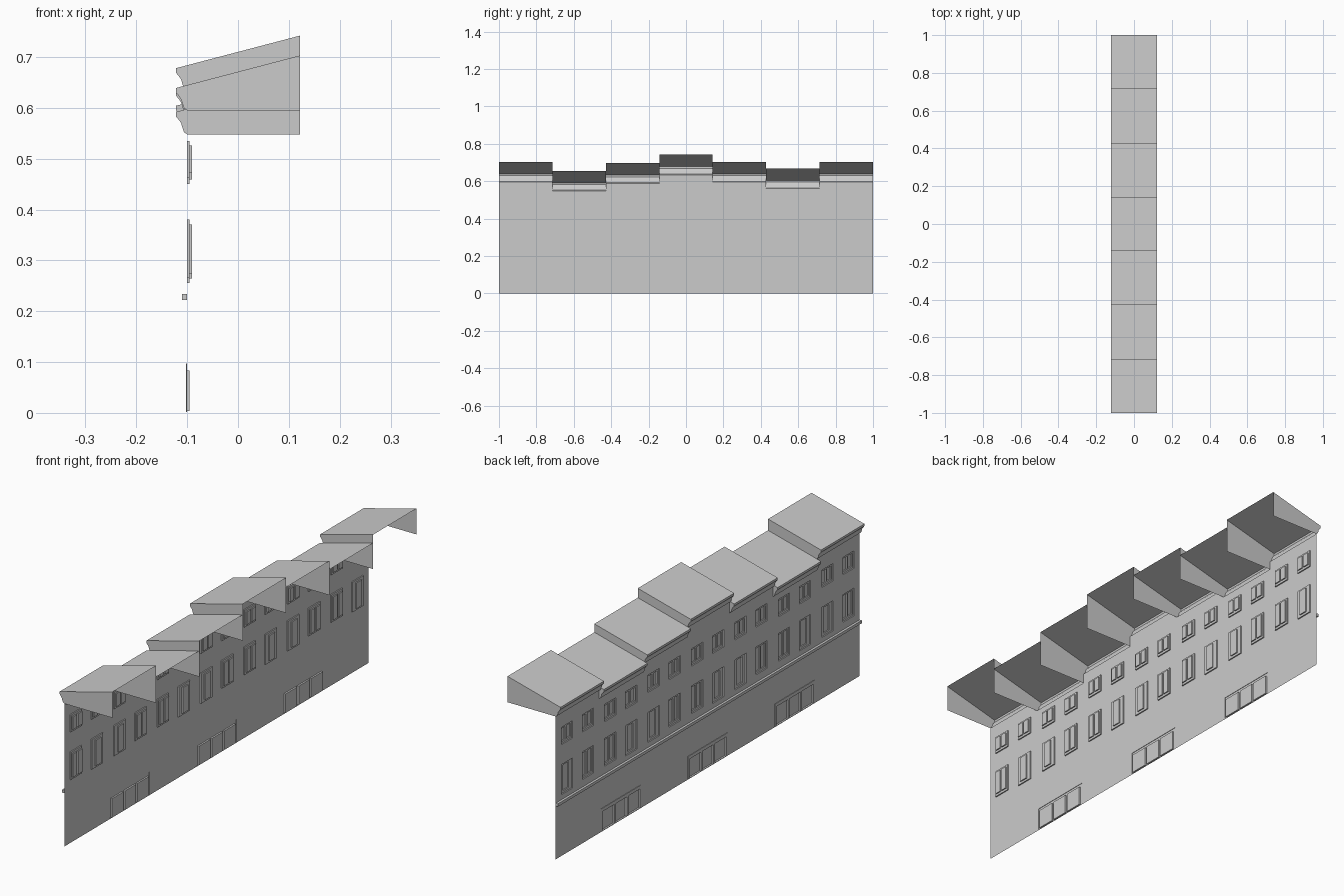
import bpy, bmesh

if "Cube" in bpy.data.objects:
    bpy.data.objects.remove(bpy.data.objects["Cube"])

N = 7
W = 2.0 / N                       # width of one house bay
EAVES = [0.595, 0.548, 0.589, 0.634, 0.595, 0.56, 0.595]
WALL_X = -0.1
# cornice cross-section: x, height above the eaves
CORNICE = [(-0.1, 0), (-0.106, 0.004), (-0.109, 0.012), (-0.112, 0.022),
           (-0.117, 0.029), (-0.122, 0.035), (-0.122, 0.044)]
ROOF_X, ROOF_RISE = 0.122, 0.108


def finish(bm, name):
    bmesh.ops.remove_doubles(bm, verts=bm.verts, dist=1e-5)
    me = bpy.data.meshes.new(name)
    bm.to_mesh(me)
    bm.free()
    ob = bpy.data.objects.new(name, me)
    bpy.context.collection.objects.link(ob)
    return ob


def quad(bm, pts):
    bm.faces.new([bm.verts.new(p) for p in pts])


def panel(bm, rect, x, holes):
    """Flat sheet at depth x; every hole is (rect, depth, sub-holes) and gets reveals."""
    y0, y1, z0, z1 = rect
    ys = sorted({y0, y1} | {v for h in holes for v in h[0][:2]})
    zs = sorted({z0, z1} | {v for h in holes for v in h[0][2:]})
    for a, b in zip(ys, ys[1:]):
        for c, d in zip(zs, zs[1:]):
            my, mz = (a + b) / 2, (c + d) / 2
            if not any(h[0][0] < my < h[0][1] and h[0][2] < mz < h[0][3] for h in holes):
                quad(bm, [(x, a, c), (x, a, d), (x, b, d), (x, b, c)])
    for r, depth, sub in holes:
        a, b, c, d = r
        ring = [(a, c), (a, d), (b, d), (b, c)]
        for p, q in zip(ring, ring[1:] + ring[:1]):
            quad(bm, [(x, *p), (x, *q), (depth, *q), (depth, *p)])
        panel(bm, r, depth, sub)


def window(yc, z0, z1, double):
    """Recessed window frame with two panes or one narrow pane."""
    a, b = yc - 0.037, yc + 0.037
    lo, hi = z0 + 0.009, z1 - 0.009
    if double:
        panes = [(a + 0.007, yc - 0.004), (yc + 0.004, b - 0.007)]
    else:
        panes = [(yc - 0.018, yc + 0.018)]
    return ((a, b, z0, z1), -0.095, [((p, q, lo, hi), -0.09, []) for p, q in panes])


def shopfront(yc):
    """Raised surround with a wide door each side of a display window."""
    spans = [(-0.122, -0.046), (-0.036, 0.036), (0.046, 0.122)]
    bays = [((yc + p, yc + q, 0.004, 0.083), -0.095, []) for p, q in spans]
    return ((yc - 0.132, yc + 0.132, 0.002, 0.097), -0.102, bays)


def roof(name, y0, y1, eave):
    """Cornice, sloping roof and gable ends, open at back and below."""
    bm = bmesh.new()
    prof = [(x, eave + z) for x, z in CORNICE] + [(ROOF_X, eave + ROOF_RISE)]
    for (xa, za), (xb, zb) in zip(prof, prof[1:]):
        quad(bm, [(xa, y0, za), (xa, y1, za), (xb, y1, zb), (xb, y0, zb)])
    side = prof + [(ROOF_X, eave)]
    quad(bm, [(x, y0, z) for x, z in reversed(side)])
    quad(bm, [(x, y1, z) for x, z in side])
    bmesh.ops.recalc_face_normals(bm, faces=bm.faces)
    finish(bm, name)


# facade bays and roofs
for i, eave in enumerate(EAVES):
    y0, y1 = -1 + i * W, -1 + (i + 1) * W
    yc = (y0 + y1) / 2
    drop = 0.013 if i in (1, 5) else 0.0
    holes = []
    for s in (-1, 1):
        wy = yc + s * 0.069
        holes.append(window(wy, 0.463 - drop, 0.535 - drop, True))
        double = (s < 0) == (i % 2 == 0)
        holes.append(window(wy, 0.255 if not double else 0.265, 0.38, double))
    if i % 2:
        holes.append(shopfront(yc))
    bm = bmesh.new()
    panel(bm, (y0, y1, 0.0, eave), WALL_X, holes)
    finish(bm, f"facade_bay_{i + 1}")
    roof(f"roof_{i + 1}", y0, y1, eave)

# string course above the ground floor
bpy.ops.mesh.primitive_cube_add(size=1, location=(-0.105, 0, 0.228))
band = bpy.context.object
band.name = "string_course"
band.scale = (0.01, 2.0, 0.012)
